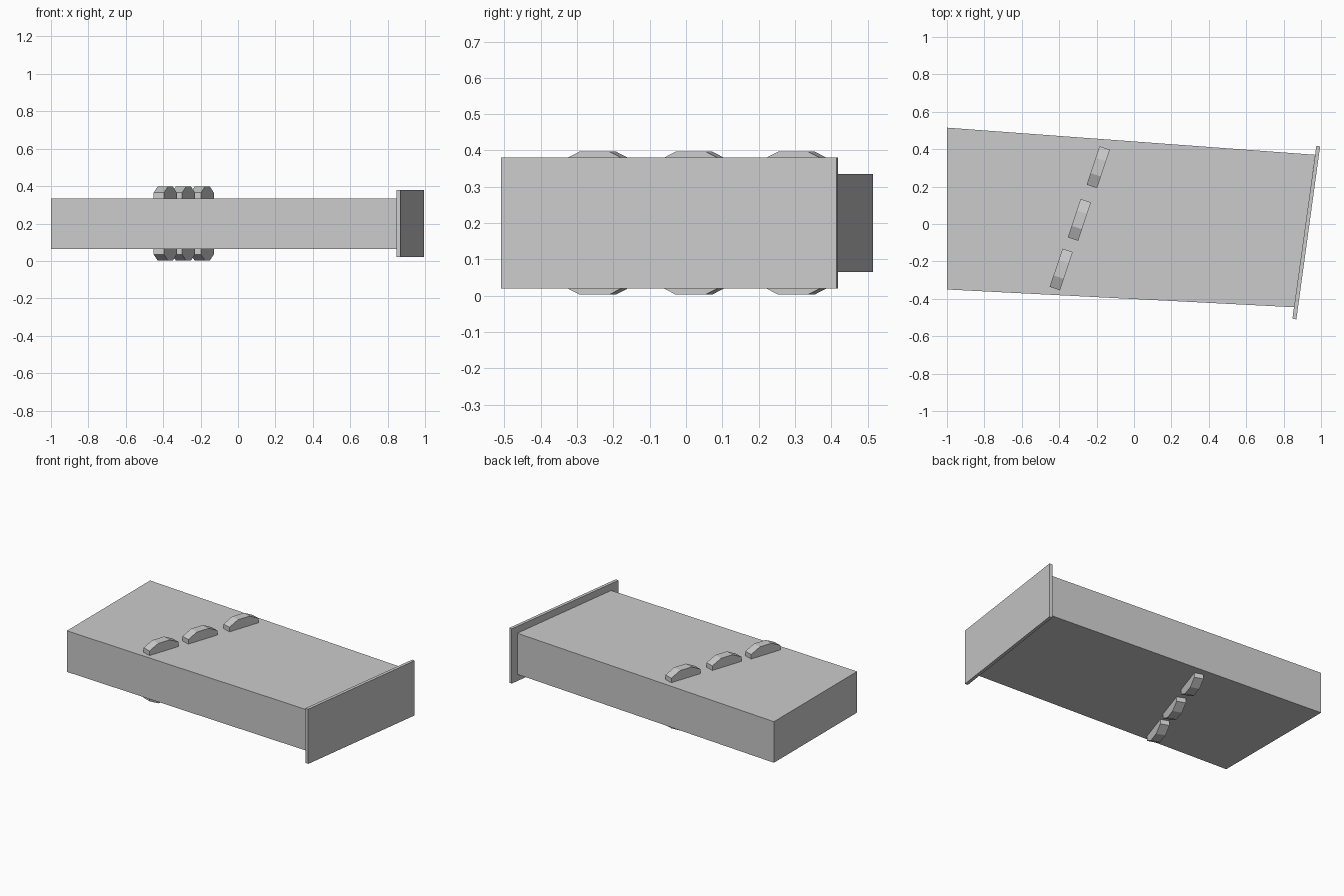
import bpy, bmesh
from math import radians
from mathutils import Matrix, Vector

if "Cube" in bpy.data.objects:
    bpy.data.objects.remove(bpy.data.objects["Cube"], do_unlink=True)

GREY = (0.6, 0.6, 0.6, 1)
mat = bpy.data.materials.new("plain grey")
mat.use_nodes = True
mat.diffuse_color = GREY
mat.node_tree.nodes["Principled BSDF"].inputs["Base Color"].default_value = GREY

MID = 0.2  # height of the symmetry plane


def prism(name, outline, direction, matrix=Matrix()):
    """Extrude a flat outline along a direction into a solid object."""
    bm = bmesh.new()
    face = bm.faces.new([bm.verts.new(p) for p in outline])
    ext = bmesh.ops.extrude_face_region(bm, geom=[face])
    moved = [v for v in ext["geom"] if isinstance(v, bmesh.types.BMVert)]
    bmesh.ops.translate(bm, verts=moved, vec=Vector(direction))
    bmesh.ops.recalc_face_normals(bm, faces=bm.faces)
    mesh = bpy.data.meshes.new(name)
    bm.to_mesh(mesh)
    bm.free()
    mesh.materials.append(mat)
    obj = bpy.data.objects.new(name, mesh)
    obj.matrix_world = matrix
    bpy.context.collection.objects.link(obj)
    return obj


def slab(name, corners, half_height):
    return prism(name, [(x, y, MID - half_height) for x, y in corners],
                 (0, 0, 2 * half_height))


# Tapered main block
slab("main_block", [(-1, -0.35), (0.857, -0.445), (0.968, 0.37), (-1, 0.515)], 0.135)

# Slanted end plate, overhanging the block on every side
slab("end_plate", [(0.847, -0.506), (0.868, -0.51), (0.995, 0.415), (0.975, 0.418)], 0.18)

# Chamfered fins that pass through the block and show on both faces
HALF_LENGTH, HALF_FLAT, HALF_WIDTH = 0.108, 0.043, 0.029
SHOULDER, PEAK = 0.165, 0.197
top = [(-HALF_LENGTH, SHOULDER), (-HALF_FLAT, PEAK), (HALF_FLAT, PEAK), (HALF_LENGTH, SHOULDER)]
profile = top + [(u, -w) for u, w in reversed(top)]
outline = [(u, -HALF_WIDTH, w) for u, w in profile]
centres = {"rear": (-0.191, 0.304), "middle": (-0.292, 0.022), "front": (-0.389, -0.243)}
for place, (x, y) in centres.items():
    prism(place + "_fin", outline, (0, 2 * HALF_WIDTH, 0),
          Matrix.Translation((x, y, MID)) @ Matrix.Rotation(radians(71.5), 4, "Z"))
